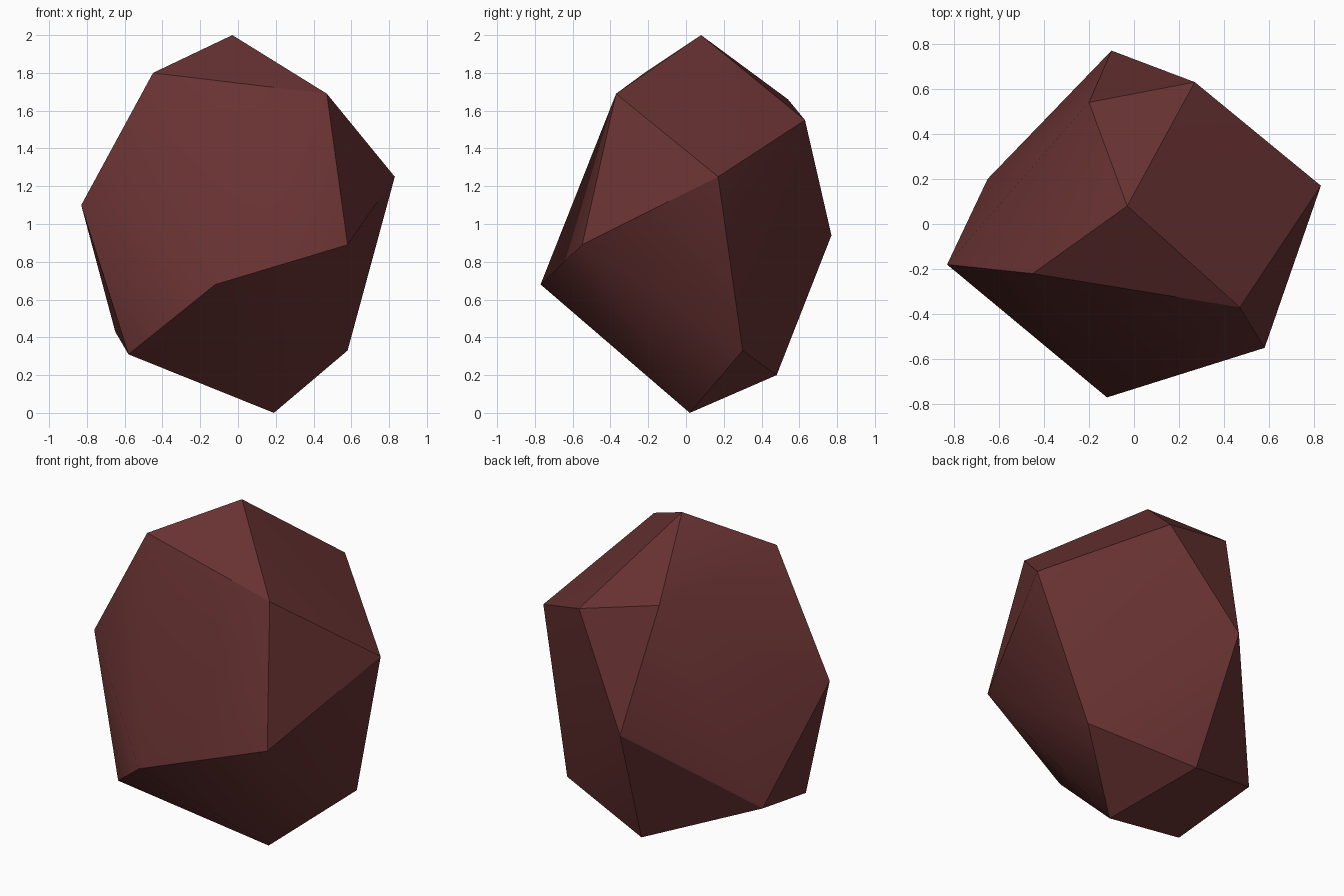
import bpy, bmesh, math

if "Cube" in bpy.data.objects:
    bpy.data.objects.remove(bpy.data.objects["Cube"])

# Key corners of the faceted boulder, from the ground up
corners = [
    (0.19, 0.02, 0.0), (-0.04, 0.48, 0.20), (-0.58, -0.31, 0.31),
    (0.58, 0.30, 0.33), (-0.65, 0.20, 0.43), (-0.12, -0.77, 0.68),
    (0.58, -0.55, 0.89), (-0.10, 0.77, 0.94), (-0.83, -0.18, 1.10),
    (0.83, 0.17, 1.25), (0.27, 0.63, 1.55), (-0.20, 0.54, 1.66),
    (0.47, -0.37, 1.69), (-0.45, -0.22, 1.80), (-0.03, 0.08, 2.0),
]

# Wrap the corners in a convex hull
bm = bmesh.new()
for c in corners:
    bm.verts.new(c)
bmesh.ops.convex_hull(bm, input=bm.verts[:])
bmesh.ops.recalc_face_normals(bm, faces=bm.faces[:])
mesh = bpy.data.meshes.new("boulder")
bm.to_mesh(mesh)
bm.free()

rock = bpy.data.objects.new("boulder", mesh)
bpy.context.collection.objects.link(rock)

# One dark red-brown stone colour
stone = bpy.data.materials.new("dark red stone")
stone.diffuse_color = (0.14, 0.032, 0.032, 1)
stone.use_nodes = True
stone.node_tree.nodes["Principled BSDF"].inputs["Base Color"].default_value = stone.diffuse_color
mesh.materials.append(stone)

# Keep facets crisp, soften only shallow creases
bpy.context.view_layer.objects.active = rock
rock.select_set(True)
bpy.ops.object.shade_smooth_by_angle(angle=math.radians(30))
